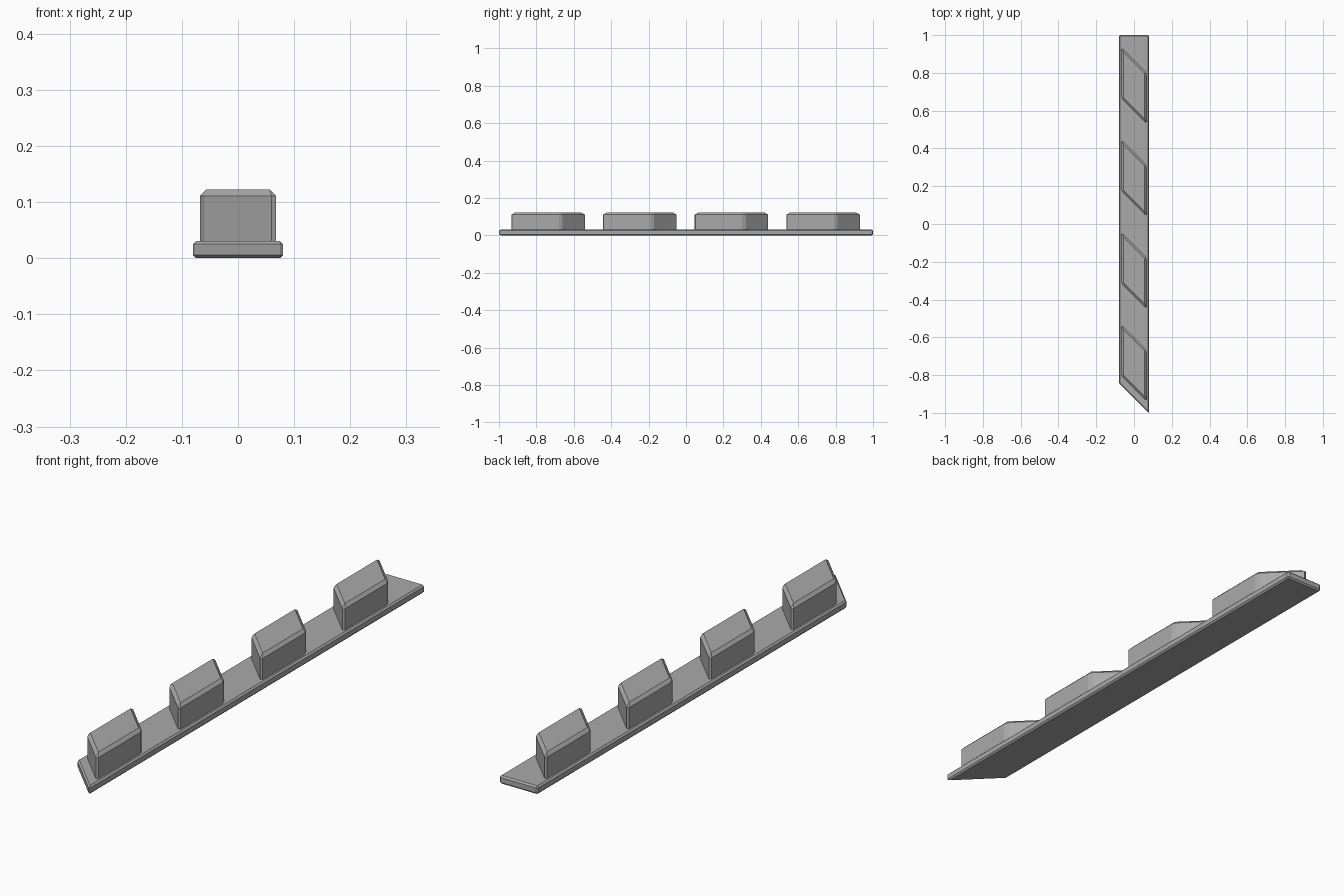
import bpy
import bmesh
from mathutils import Vector

cube = bpy.data.objects.get("Cube")
if cube:
    bpy.data.objects.remove(cube, do_unlink=True)

grey = bpy.data.materials.new("mid grey")
grey.use_nodes = True
colour = (0.4, 0.4, 0.4, 1)
grey.diffuse_color = colour
grey.node_tree.nodes["Principled BSDF"].inputs["Base Color"].default_value = colour


def trimmed(corners, d):
    """Cut every corner, giving two points per corner."""
    ring = []
    for i, p in enumerate(corners):
        for q in (corners[i - 1], corners[(i + 1) % len(corners)]):
            ring.append(p + (q - p).normalized() * d)
    return ring


def inset(corners, d):
    """Move every edge of a counter-clockwise outline inwards."""
    ring = []
    for i, p in enumerate(corners):
        a = (p - corners[i - 1]).normalized()
        b = (corners[(i + 1) % len(corners)] - p).normalized()
        ring.append(p + (b - a) * d / a.cross(b))
    return ring


def chamfered_slab(name, corners, z0, z1, d, chamfer_bottom):
    """Extruded outline with flat chamfers on its edges."""
    corners = [Vector(c) for c in corners]
    n = len(corners)
    bm = bmesh.new()

    def ring(points, z):
        return [bm.verts.new((p.x, p.y, z)) for p in points]

    def cap(wide, small):
        bm.faces.new(small)
        for i in range(n):
            j = (i + 1) % n
            bm.faces.new((wide[2 * i], wide[2 * i + 1], small[i]))
            bm.faces.new((wide[2 * i + 1], wide[2 * j], small[j], small[i]))

    low = ring(trimmed(corners, d), z0 + d if chamfer_bottom else z0)
    high = ring(trimmed(corners, d), z1 - d)
    for i in range(2 * n):
        j = (i + 1) % (2 * n)
        bm.faces.new((low[i], low[j], high[j], high[i]))
    cap(high, ring(inset(corners, d), z1))
    if chamfer_bottom:
        cap(low, ring(inset(corners, d), z0))
    else:
        bm.faces.new(low)
    bmesh.ops.recalc_face_normals(bm, faces=bm.faces)
    mesh = bpy.data.meshes.new(name)
    bm.to_mesh(mesh)
    bm.free()
    mesh.materials.append(grey)
    obj = bpy.data.objects.new(name, mesh)
    bpy.context.scene.collection.objects.link(obj)
    return obj


# Base strip with a mitred front end
w = 0.0805
chamfered_slab("base_strip", [(-w, -0.843), (w, -1.004), (w, 1), (-w, 1)],
               0, 0.031, 0.006, True)

# Row of slanted blocks
w, half = 0.068, 0.1365
outline = [(-w, w - half), (w, -w - half), (w, half - w), (-w, half + w)]
for k in range(4):
    block = chamfered_slab(f"block_{k + 1}", outline, 0.03, 0.1225, 0.0115, False)
    block.location.y = -0.737 + 0.49 * k
